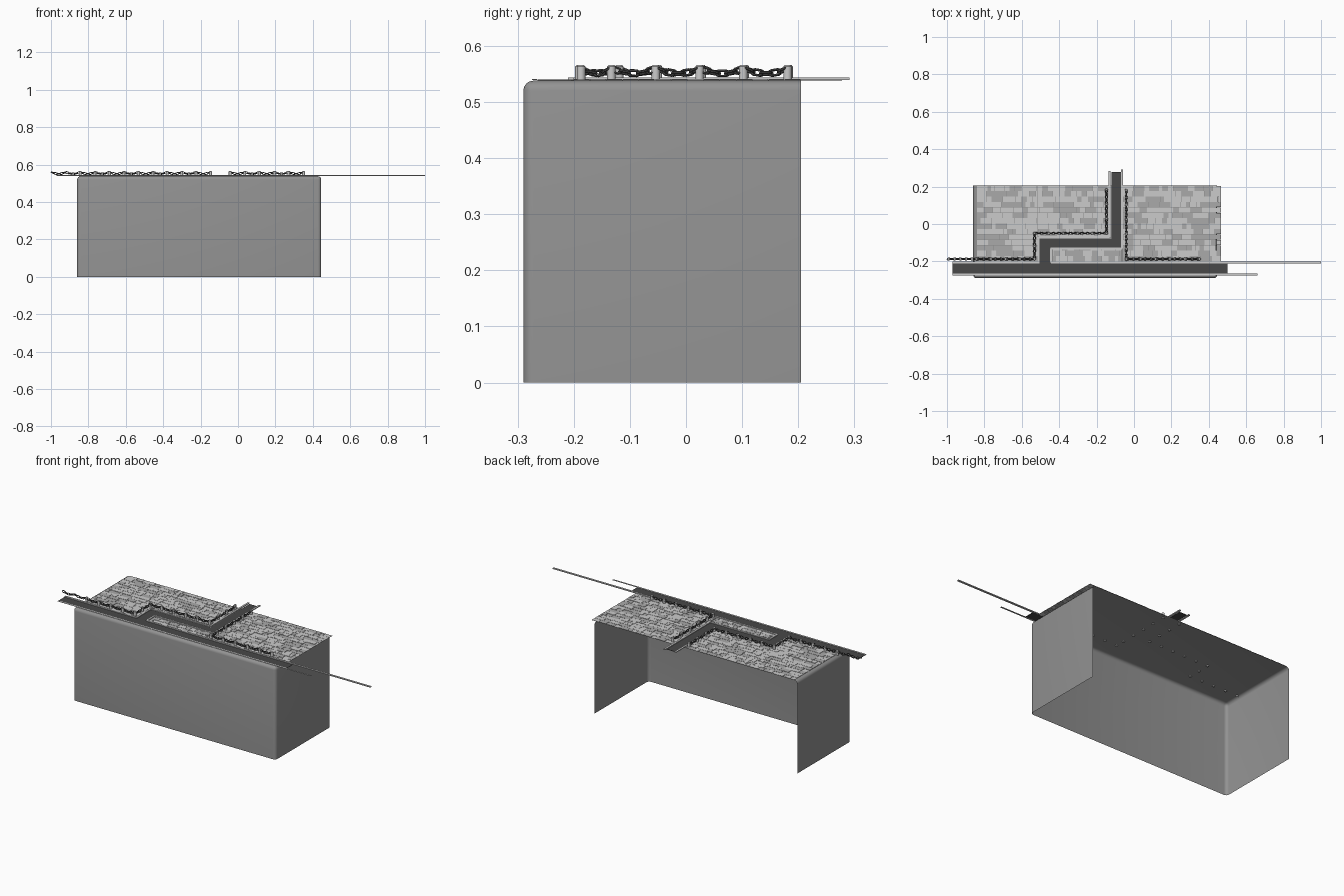
import bpy, bmesh, math, random
from mathutils import Matrix, Vector

if "Cube" in bpy.data.objects:
    bpy.data.objects.remove(bpy.data.objects["Cube"])

random.seed(4)
TOP = 0.538


def material(name, v):
    m = bpy.data.materials.new(name)
    m.diffuse_color = (v, v, v, 1)
    m.use_nodes = True
    m.node_tree.nodes["Principled BSDF"].inputs["Base Color"].default_value = m.diffuse_color
    return m


STONE = material("wall_grey", 0.29)
ROAD = material("channel_grey", 0.065)
CHAIN = material("chain_grey", 0.075)
TILE_LIGHT = material("tile_light", 0.68)
TILE_DARK = material("tile_dark", 0.4)
KERB = material("kerb_grey", 0.6)


def finish(bm, name, mats=(), smooth=False):
    me = bpy.data.meshes.new(name)
    bm.to_mesh(me)
    bm.free()
    ob = bpy.data.objects.new(name, me)
    bpy.context.collection.objects.link(ob)
    for m in mats:
        me.materials.append(m)
    if smooth:
        bpy.ops.object.select_all(action='DESELECT')
        ob.select_set(True)
        bpy.context.view_layer.objects.active = ob
        bpy.ops.object.shade_smooth_by_angle(angle=math.radians(40))
    return ob


def box(bm, x0, x1, y0, y1, z0, z1, mat=0):
    mtx = Matrix.Translation(((x0 + x1) / 2, (y0 + y1) / 2, (z0 + z1) / 2)) @ \
        Matrix.Diagonal((x1 - x0, y1 - y0, z1 - z0, 1))
    res = bmesh.ops.create_cube(bm, size=1, matrix=mtx)
    for f in {f for v in res['verts'] for f in v.link_faces}:
        f.material_index = mat


# Quay block: thin shell, open at the back and bottom, rounded edges
bm = bmesh.new()
box(bm, -0.86, 0.445, -0.29, 0.205, 0, TOP)
bm.normal_update()
bmesh.ops.delete(bm, geom=[f for f in bm.faces if f.normal.y > .9 or f.normal.z < -.9],
                 context='FACES')
bmesh.ops.bevel(bm, geom=[e for e in bm.edges if len(e.link_faces) == 2], offset=0.018,
                segments=4, profile=0.5, affect='EDGES')
finish(bm, "quay_block", (STONE,), smooth=True)

# Paving stones, laid in rows and clipped around the channel
regions = [(-0.84, -0.515, -0.2, 0.205), (-0.515, -0.135, -0.065, 0.205),
           (-0.435, -0.07, -0.2, -0.135), (-0.06, 0.465, -0.2, 0.205)]
bm = bmesh.new()
rows = 14
h = 0.405 / rows
for r in range(rows):
    y0 = -0.2 + r * h
    x = -0.84
    while x < 0.465:
        w = random.choice((0.02, 0.028, 0.035, 0.05, 0.06))
        end = min(x + w, 0.465)
        if 0.465 - end < 0.012:
            end = 0.465
        shade = int(random.random() < 0.35)
        z = TOP + random.uniform(0.0015, 0.003)
        for a, b, c, d in regions:
            xa, xb = max(x, a), min(end, b)
            ya, yb = max(y0, c), min(y0 + h, d)
            if xb - xa > 0.003 and yb - ya > 0.003:
                box(bm, xa + .0006, xb - .0006, ya + .0006, yb - .0006, TOP + .0005, z, shade)
        x = end
finish(bm, "paving_stones", (TILE_LIGHT, TILE_DARK))

# Dark channel floor: long front run and the stepped branch
bm = bmesh.new()
for a, b, c, d in [(-0.97, 0.5, -0.265, -0.205), (-0.505, -0.45, -0.205, -0.08),
                   (-0.45, -0.07, -0.125, -0.08), (-0.12, -0.07, -0.08, 0.278)]:
    box(bm, a, b, c, d, TOP + 0.0005, TOP + 0.002)
finish(bm, "channel_floor", (ROAD,))


# Kerbs follow both edges of the channel
def kerb(name, pts, w=0.0055, top=TOP + 0.006):
    bm = bmesh.new()
    for (x0, y0), (x1, y1) in zip(pts, pts[1:]):
        ex, ey = (0, w) if y0 == y1 else (w, 0)
        box(bm, min(x0, x1) - ex, max(x0, x1) + ex, min(y0, y1) - ey,
            max(y0, y1) + ey, TOP + 0.001, top)
    finish(bm, name, (KERB,))


kerb("front_kerb", [(-0.97, -0.27), (0.66, -0.27)], 0.0045, TOP + 0.003)
kerb("rear_kerb_left", [(-0.97, -0.205), (-0.505, -0.205)])
kerb("rear_kerb_right", [(-0.445, -0.205), (1.0, -0.205)])
kerb("branch_kerb_left", [(-0.51, -0.205), (-0.51, -0.07), (-0.13, -0.07), (-0.13, 0.284)])
kerb("branch_kerb_right", [(-0.444, -0.205), (-0.444, -0.13), (-0.064, -0.13), (-0.064, 0.291)])


# Chain links: stretched rings, alternately turned on edge
def link(bm, mtx, n=12, k=6):
    ring = []
    for i in range(n):
        a = 2 * math.pi * (i + 0.5) / n
        row = []
        for j in range(k):
            b = 2 * math.pi * j / k
            rad = 0.0054 + 0.0024 * math.cos(b)
            p = Vector((rad * math.cos(a) + math.copysign(0.004, math.cos(a)),
                        rad * math.sin(a), 0.0024 * math.sin(b)))
            row.append(bm.verts.new(mtx @ p))
        ring.append(row)
    for i in range(n):
        for j in range(k):
            i2, j2 = (i + 1) % n, (j + 1) % k
            bm.faces.new((ring[i][j], ring[i2][j], ring[i2][j2], ring[i][j2]))


def post(bm, x, y):
    for r0, r1, z0, z1 in [(.0075, .0075, .534, .563), (.0075, .005, .563, .566)]:
        bmesh.ops.create_cone(bm, cap_ends=True, segments=16, radius1=r0, radius2=r1,
                              depth=z1 - z0, matrix=Matrix.Translation((x, y, (z0 + z1) / 2)))


def chain_fence(name, runs):
    posts, links = bmesh.new(), bmesh.new()
    done = set()
    for p, q, bays in runs:
        p, q = Vector(p), Vector(q)
        heading = math.atan2(q.y - p.y, q.x - p.x)
        bay = (q - p).length / bays
        per_bay = round(bay / 0.0155)
        for i in range(bays + 1):
            c = p.lerp(q, i / bays)
            key = (round(c.x, 3), round(c.y, 3))
            if key not in done and c.x > -0.86:
                post(posts, *key)
            done.add(key)
        for i in range(bays * per_bay):
            t = (i + 0.5) / per_bay
            c = p.lerp(q, t / bays)
            u = 2 * (t % 1) - 1
            pitch = -math.atan(4 * 0.009 * u / bay)
            link(links, Matrix.Translation((c.x, c.y, 0.551 + 0.009 * u * u))
                 @ Matrix.Rotation(heading, 4, 'Z') @ Matrix.Rotation(pitch, 4, 'Y')
                 @ Matrix.Rotation(math.radians(25 + 90 * (i % 2)), 4, 'X'))
    finish(posts, name + "_posts", (TILE_LIGHT,), True)
    finish(links, name + "_chain", (CHAIN,), True)


chain_fence("left_fence", [((-0.998, -0.187), (-0.532, -0.187), 6),
                           ((-0.532, -0.187), (-0.532, -0.05), 2),
                           ((-0.532, -0.05), (-0.147, -0.05), 5),
                           ((-0.147, -0.05), (-0.147, 0.183), 3)])
chain_fence("right_fence", [((-0.042, 0.181), (-0.042, -0.133), 4),
                            ((-0.042, -0.133), (-0.042, -0.19), 1),
                            ((-0.042, -0.187), (0.35, -0.187), 5)])
